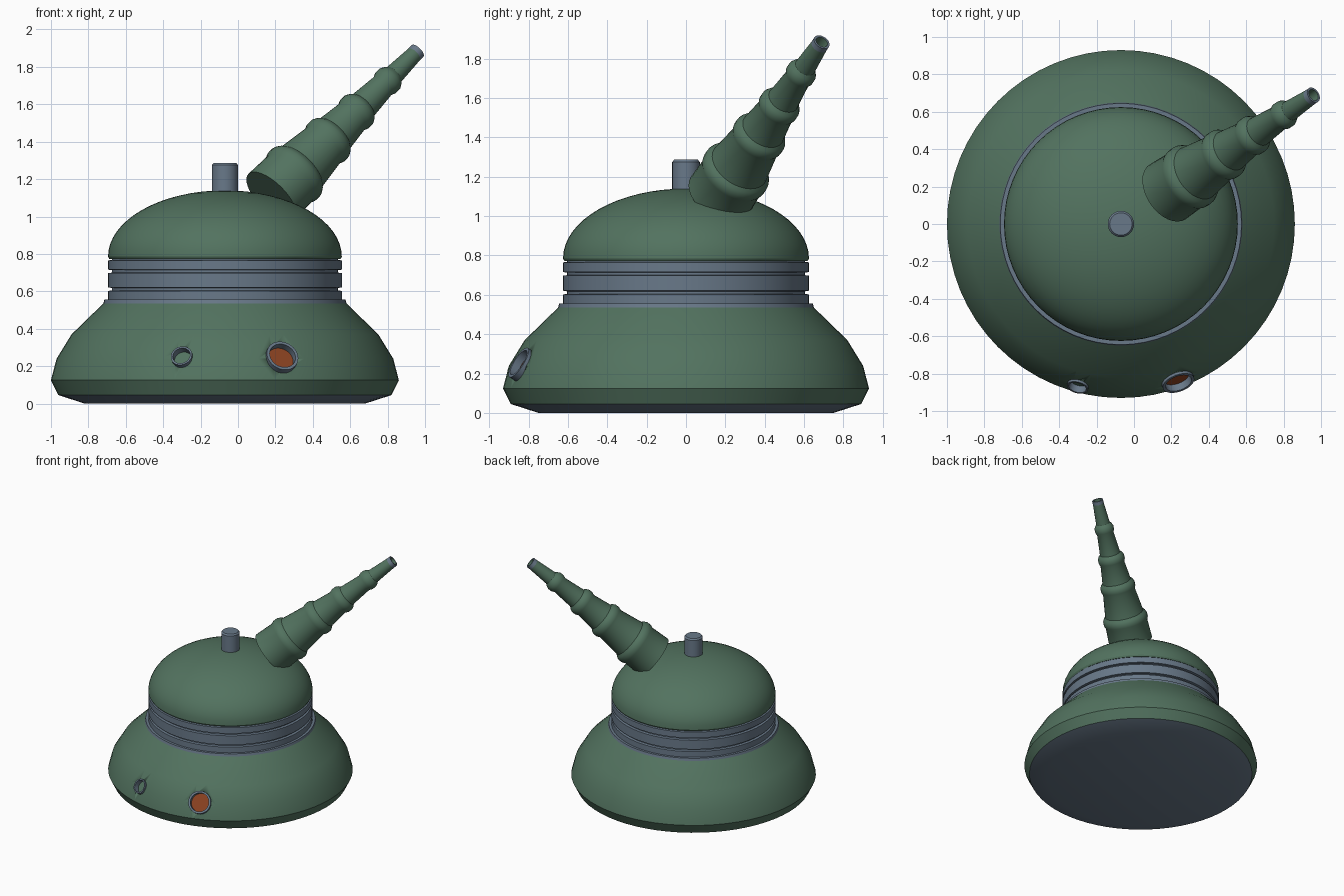
import bpy, bmesh, math
from mathutils import Vector, Matrix

old = bpy.data.objects.get("Cube")
if old:
    bpy.data.objects.remove(old, do_unlink=True)


def material(name, rgb):
    m = bpy.data.materials.new(name)
    m.use_nodes = True
    m.diffuse_color = (*rgb, 1)
    m.node_tree.nodes["Principled BSDF"].inputs["Base Color"].default_value = (*rgb, 1)
    return m


GREEN = material("army green", (0.085, 0.17, 0.115))
GREY = material("steel grey", (0.14, 0.19, 0.25))
ORANGE = material("burnt orange", (0.26, 0.055, 0.015))
CENTRE = Vector((-0.07, 0, 0))


def lathe(name, profile, mats, place=Matrix.Translation(CENTRE), steps=64, closed=False, rule=None):
    """Spin (radius, height) points around local z."""
    bm = bmesh.new()
    verts = [bm.verts.new((r, 0, z)) for r, z in profile]
    pairs = list(zip(verts, verts[1:])) + ([(verts[-1], verts[0])] if closed else [])
    edges = [bm.edges.new(p) for p in pairs]
    bmesh.ops.spin(bm, geom=verts + edges, cent=(0, 0, 0), axis=(0, 0, 1),
                   angle=math.tau, steps=steps, use_duplicate=False)
    bmesh.ops.remove_doubles(bm, verts=bm.verts, dist=0.0005)
    bmesh.ops.recalc_face_normals(bm, faces=bm.faces)
    for f in bm.faces:
        f.material_index = rule(f.calc_center_median()) if rule else 0
    mesh = bpy.data.meshes.new(name)
    bm.to_mesh(mesh)
    bm.free()
    for m in mats:
        mesh.materials.append(m)
    ob = bpy.data.objects.new(name, mesh)
    bpy.context.collection.objects.link(ob)
    ob.matrix_world = place
    bpy.ops.object.select_all(action="DESELECT")
    ob.select_set(True)
    bpy.context.view_layer.objects.active = ob
    bpy.ops.object.shade_smooth_by_angle(angle=math.radians(30))
    return ob


def aimed(point, direction):
    """Frame at a point with local z along the direction."""
    return Matrix.Translation(point) @ Vector(direction).to_track_quat("Z", "Y").to_matrix().to_4x4()


# Flared base with a grey underside
base = lathe("base", [(0, 0), (0.75, 0), (0.89, 0.045), (0.93, 0.125), (0.9, 0.24),
                      (0.82, 0.37), (0.64, 0.545), (0, 0.545)], [GREEN, GREY],
             rule=lambda c: int(c.z < 0.04))

# Turret ring: a collar and three bands parted by grooves
lathe("collar", [(0, 0.53), (0.65, 0.535), (0.645, 0.555), (0, 0.555)], [GREY])
neck = [(0, 0.55)]
for low, high in ((0.55, 0.605), (0.618, 0.7), (0.713, 0.768)):
    neck += [(0.605, low), (0.625, low + 0.003), (0.625, high - 0.003), (0.605, high)]
lathe("turret_ring", neck + [(0.605, 0.785), (0, 0.785)], [GREY])

# Dome
arc = [(0.625 * math.cos(a), 0.785 + 0.355 * math.sin(a))
       for a in (math.pi / 2 * i / 16 for i in range(17))]
lathe("dome", [(0, 0.772), (0.618, 0.772)] + arc, [GREEN])

# Hatch post
lathe("top_post", [(0, 1.05), (0.07, 1.05), (0.07, 1.275), (0.06, 1.287), (0, 1.287)],
      [GREY], steps=32)

# Barrel: tapering sections with rounded rings, measured from the tip backwards
tip = Vector((0.96, 0.69, 1.885))
axis = Vector((0.64, 0.425, 0.64)).normalized()
profile = [(0, -1.22), (0.175, -1.22)]
for back, ring, sleeve in ((1.03, 0.18, 0.155), (0.75, 0.14, 0.115),
                           (0.51, 0.107, 0.082), (0.25, 0.077, 0.055)):
    profile += [(ring - 0.01, -back - 0.04), (ring, -back - 0.015), (ring, -back + 0.015),
                (ring - 0.01, -back + 0.035), (sleeve, -back + 0.05)]
profile += [(0.044, -0.03), (0.044, 0), (0.032, 0), (0.032, -0.12), (0, -0.12)]
lathe("barrel", profile, [GREEN, GREY], aimed(tip, axis), steps=32,
      rule=lambda c: int(c.z > -0.035 and c.length > 0.034))


# Recessed ports on the front, each with a grey rim
def port(name, x, radius, floor):
    dx = x - CENTRE.x
    out = Vector((dx, -math.sqrt(0.895 ** 2 - dx * dx), 0))
    spot = CENTRE + out + Vector((0, 0, 0.25))
    frame = aimed(spot, out.normalized() + Vector((0, 0, 0.6)))
    inner = radius * 0.82
    lathe(name + "_rim", [(inner, -0.05), (radius, -0.05), (radius, 0.012), (inner, 0.012)],
          [GREY], frame, 32, True)
    lathe(name + "_floor", [(0, -0.06), (inner + 0.004, -0.06), (inner + 0.004, -0.03), (0, -0.03)],
          [floor], frame, 32)
    cutter = lathe(name + "_cutter", [(0, -0.055), (inner + 0.002, -0.055), (inner + 0.002, 0.08), (0, 0.08)],
                   [GREEN], frame, 32)
    cutter.hide_render = True
    cutter.hide_viewport = True
    cutter.display_type = "WIRE"
    cut = base.modifiers.new(name + "_cut", "BOOLEAN")
    cut.operation = "DIFFERENCE"
    cut.object = cutter


port("lamp", 0.235, 0.088, ORANGE)
port("small_port", -0.3, 0.058, GREEN)
